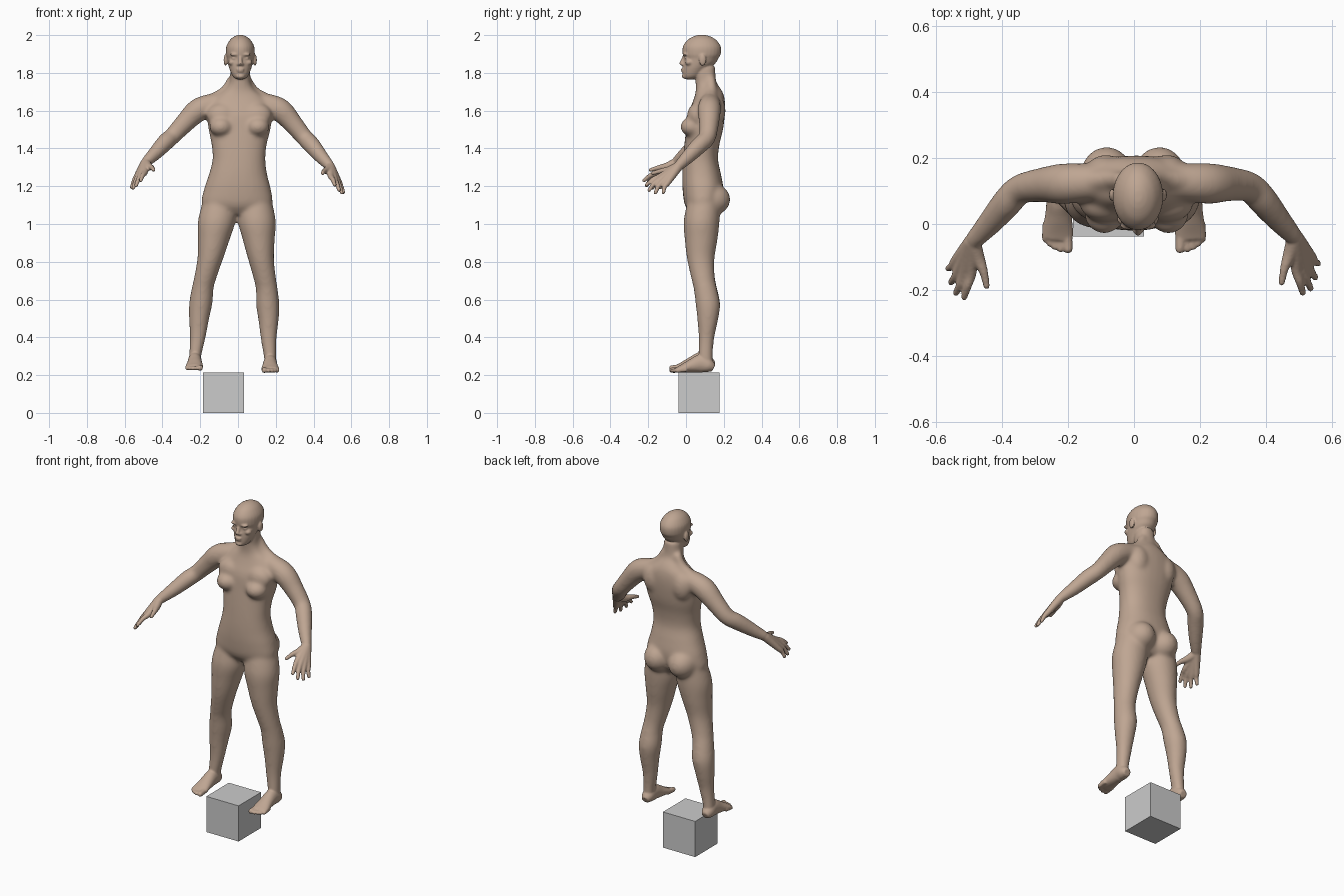
import bpy
import bmesh
from math import cos, sin, tau
from mathutils import Vector, Matrix

SIDES = (-1, 1)
MID = 0.012

default_cube = bpy.data.objects.get("Cube")
if default_cube:
    bpy.data.objects.remove(default_cube, do_unlink=True)


def make_material(name, rgb):
    material = bpy.data.materials.new(name)
    material.use_nodes = True
    colour = (*rgb, 1)
    material.diffuse_color = colour
    material.node_tree.nodes["Principled BSDF"].inputs["Base Color"].default_value = colour
    return material


def add_object(name, bm, material):
    mesh = bpy.data.meshes.new(name)
    bmesh.ops.recalc_face_normals(bm, faces=bm.faces[:])
    bm.to_mesh(mesh)
    bm.free()
    mesh.materials.append(material)
    obj = bpy.data.objects.new(name, mesh)
    bpy.context.collection.objects.link(obj)
    return obj


def place(side, point):
    """Points are given for the right side; the left is mirrored with its slightly different pose."""
    x, y, z = point
    if side < 0:
        return Vector(point)
    if z > 1.15:
        reach = min(max((-x - 0.2) / 0.35, 0), 1)
        return Vector((-x + 0.015 - 0.02 * reach, y + 0.015 * reach, z - 0.025 * reach))
    drop = 1.12 - z
    return Vector((-x - 0.006 - 0.062 * drop, y, z - 0.014 * drop))


def spline(stations, steps=5):
    """Catmull-Rom resampling of a list of equal-length tuples."""
    points = [Vector(s) for s in stations]
    points = [points[0]] + points + [points[-1]]
    result = []
    for a, b, c, d in zip(points, points[1:], points[2:], points[3:]):
        for i in range(steps):
            t = i / steps
            result.append(b + (c - a) * (t / 2) + (a * 2 - b * 5 + c * 4 - d) * (t * t / 2)
                          + (b * 3 - a - c * 3 + d) * (t ** 3 / 2))
    return result + [points[-1]]


def blob(bm, centre, radii):
    matrix = Matrix.Translation(centre) @ Matrix.Diagonal((*radii, 1))
    bmesh.ops.create_uvsphere(bm, u_segments=24, v_segments=16, radius=1, matrix=matrix)


def loft(bm, stations, upright=False, power=1.0, sides=28):
    """Skin elliptical sections (x, y, z, width, depth), level or across the path."""
    sections = spline(stations)
    rings = []
    for i, s in enumerate(sections):
        across, up = Vector((1, 0, 0)), Vector((0, 1, 0))
        if not upright:
            before, after = sections[max(i - 1, 0)], sections[min(i + 1, len(sections) - 1)]
            tangent = Vector(after[:3]) - Vector(before[:3])
            across = tangent.cross(Vector((0, 0, 1))).normalized()
            up = across.cross(tangent).normalized()
        ring = []
        for k in range(sides):
            c, n = cos(tau * k / sides), sin(tau * k / sides)
            c = abs(c) ** power * (1 if c > 0 else -1)
            n = abs(n) ** power * (1 if n > 0 else -1)
            ring.append(bm.verts.new(Vector(s[:3]) + across * (c * s[3]) + up * (n * s[4])))
        rings.append(ring)
    for low, high in zip(rings, rings[1:]):
        for k in range(sides):
            j = (k + 1) % sides
            bm.faces.new((low[k], low[j], high[j], high[k]))
    bm.faces.new(rings[0][::-1])
    bm.faces.new(rings[-1])


def limb(bm, side, stations, upright=False):
    """Loft on one side of the body; round sections may give one radius only."""
    loft(bm, [(*place(side, s[:3]), s[3], s[-1]) for s in stations], upright)


def digit(bm, side, stations):
    limb(bm, side, stations)
    blob(bm, place(side, stations[-1][:3]), [stations[-1][3]] * 3)


def fuse(obj, voxel, rounds):
    """Merge overlapping parts into one skin and relax it."""
    remesh = obj.modifiers.new("Fuse", 'REMESH')
    remesh.mode = 'VOXEL'
    remesh.voxel_size = voxel
    smooth = obj.modifiers.new("Relax", 'SMOOTH')
    smooth.factor = 0.5
    smooth.iterations = rounds
    bpy.context.view_layer.update()
    graph = bpy.context.evaluated_depsgraph_get()
    mesh = bpy.data.meshes.new_from_object(obj.evaluated_get(graph))
    obj.modifiers.clear()
    obj.data = mesh


skin = make_material("skin tan", (0.52, 0.38, 0.29))
grey = make_material("block grey", (0.6, 0.6, 0.6))

# Torso and neck
core = bmesh.new()
loft(core, [(-.005, .09, 1.05, .09, .06), (-.006, .088, 1.1, .183, .094), (-.003, .09, 1.18, .178, .108),
            (0, .083, 1.26, .155, .103), (.005, .077, 1.34, .14, .093), (.006, .084, 1.42, .146, .093),
            (.008, .098, 1.5, .164, .098), (.008, .108, 1.58, .172, .098), (.008, .12, 1.64, .16, .087),
            (.008, .124, 1.68, .125, .077), (.01, .12, 1.71, .083, .068), (MID, .106, 1.75, .055, .056),
            (MID, .1, 1.8, .053, .056), (MID, .1, 1.84, .05, .055)], True, .88)

for side in SIDES:
    # Arm from collar to wrist
    limb(core, side, [(-.06, .13, 1.65, .05), (-.15, .126, 1.63, .058), (-.215, .122, 1.6, .062),
                      (-.28, .118, 1.537, .053), (-.345, .105, 1.468, .046), (-.385, .065, 1.432, .046),
                      (-.44, 0, 1.373, .038), (-.495, -.06, 1.32, .027)])
    # Leg from hip to ankle
    limb(core, side, [(-.098, .095, 1.13, .085, .085), (-.112, .083, 1.02, .1, .095), (-.128, .08, .92, .085, .087),
                      (-.146, .078, .82, .069, .073), (-.172, .09, .72, .06, .063), (-.187, .103, .66, .058, .062),
                      (-.197, .116, .58, .062, .065), (-.206, .115, .5, .054, .055), (-.213, .108, .4, .042, .041),
                      (-.227, .103, .3, .033, .039), (-.23, .105, .25, .033, .04)], True)
    # Neck muscle, chest, shoulder blade, buttock
    limb(core, side, [(-.03, .13, 1.77, .025), (-.07, .135, 1.7, .03), (-.15, .13, 1.65, .035)])
    blob(core, place(side, (-.085, .058, 1.575)), (.08, .052, .065))
    blob(core, place(side, (-.09, .032, 1.515)), (.062, .062, .052))
    blob(core, place(side, (-.085, .16, 1.6)), (.062, .05, .085))
    blob(core, place(side, (-.083, .137, 1.13)), (.083, .098, .085))

body = add_object("body", core, skin)
fuse(body, 0.009, 14)

details = bmesh.new()
details.from_mesh(body.data)

# Head
loft(details, [(MID, .018, 1.766, .02, .022), (MID, .032, 1.782, .04, .048), (MID, .05, 1.82, .057, .067),
               (MID, .07, 1.85, .066, .085), (MID, .08, 1.876, .071, .091), (MID, .083, 1.9, .076, .101),
               (MID, .084, 1.94, .074, .1), (MID, .084, 1.975, .054, .075), (MID, .084, 1.994, .03, .042),
               (MID, .084, 2.001, .01, .015)], True)

# Nose, lips and chin
loft(details, [(MID, -.008, 1.89, .009, .009), (MID, -.018, 1.866, .01, .011), (MID, -.024, 1.85, .013, .012),
               (MID, -.016, 1.84, .014, .01)], True)
blob(details, (MID, -.016, 1.819), (.021, .011, .006))
blob(details, (MID, -.015, 1.808), (.019, .011, .006))
blob(details, (MID, -.008, 1.782), (.022, .014, .013))

for side in SIDES:
    # Brow, eye, cheek, nostril and ear
    for across, y, z, radii in ((.03, -.004, 1.897, (.026, .014, .008)), (.031, .002, 1.877, (.016, .009, .008)),
                                (.042, .017, 1.855, (.022, .022, .016)), (.011, -.014, 1.845, (.009, .012, .008)),
                                (.078, .088, 1.868, (.01, .019, .031))):
        blob(details, (MID + side * across, y, z), radii)

    # Fingers running from the wrist through the knuckles
    wrist = (-.49, -.053, 1.325, .025)
    for knuckle, tip in (((-.493, -.145, 1.275), (-.515, -.222, 1.23)), ((-.514, -.148, 1.26), (-.54, -.21, 1.203)),
                         ((-.53, -.136, 1.248), (-.555, -.177, 1.19)), ((-.54, -.112, 1.243), (-.563, -.135, 1.193))):
        middle = (Vector(knuckle) + Vector(tip)) / 2 + Vector((0, -.004, .005))
        digit(details, side, [wrist, (*knuckle, .0165), (*middle, .0125), (*tip, .01)])
    digit(details, side, [wrist, (-.474, -.1, 1.305, .021), (-.456, -.145, 1.298, .0135), (-.447, -.188, 1.286, .01)])

    # Foot
    limb(details, side, [(-.23, .147, .25, .022, .02), (-.23, .12, .262, .035, .037), (-.229, .08, .273, .036, .048),
                         (-.229, .03, .261, .04, .036), (-.231, -.02, .247, .047, .022), (-.233, -.046, .241, .046, .015)])
    # Toes
    digit(details, side, [(-.204, -.02, .242, .017), (-.2, -.075, .238, .0145)])
    for x, y in ((-.223, -.076), (-.24, -.069), (-.255, -.059), (-.269, -.046)):
        digit(details, side, [(x + .003, y + .05, .242, .012), (x, y, .236, .0105)])

bpy.data.objects.remove(body, do_unlink=True)
body = add_object("human_body", details, skin)
fuse(body, 0.005, 5)
body.data.polygons.foreach_set("use_smooth", [True] * len(body.data.polygons))

# Plain block below the feet
cube = bmesh.new()
bmesh.ops.create_cube(cube, size=.215, matrix=Matrix.Translation((-.077, .069, .1075)))
add_object("block", cube, grey)
